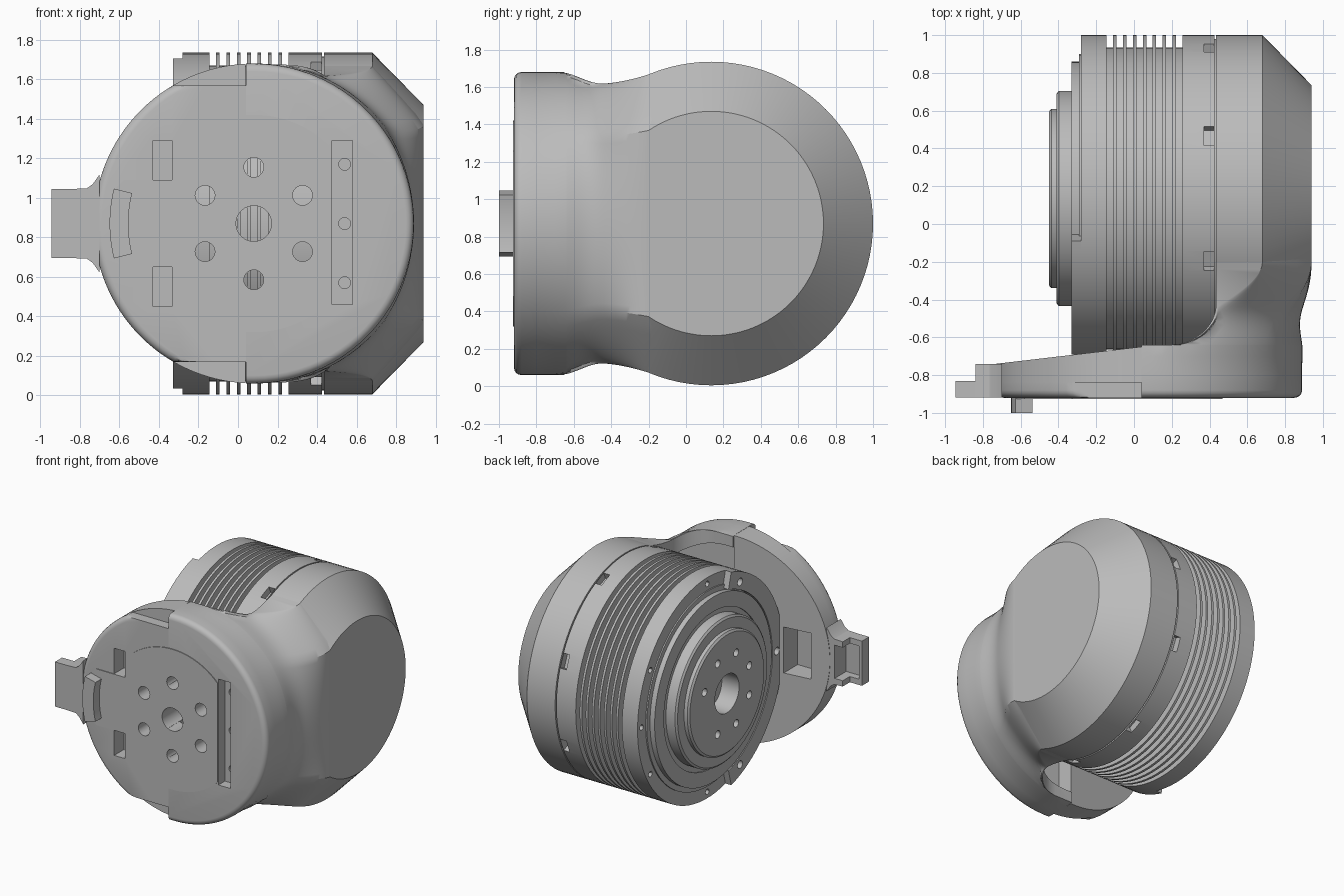
import bpy, bmesh, math
from math import sin, cos, pi, sqrt, radians

if "Cube" in bpy.data.objects:
    bpy.data.objects.remove(bpy.data.objects["Cube"], do_unlink=True)

GREY = bpy.data.materials.new("machined_grey")
GREY.use_nodes = True
GREY.diffuse_color = (0.5, 0.5, 0.5, 1)
GREY.node_tree.nodes["Principled BSDF"].inputs["Base Color"].default_value = (0.5, 0.5, 0.5, 1)

MY, MZ, MR = 0.135, 0.87, 0.865      # motor axis (along x) and radius
PX, PR = 0.08, 0.81                  # front disc centre and radius
FRONT = -0.92


def finish(obj, angle=30):
    obj.data.shade_smooth()
    obj.data.set_sharp_from_angle(angle=radians(angle))


def loft(name, rings, clip_y=None):
    """Skin a list of equal-length point rings and cap both ends."""
    bm = bmesh.new()
    rows = [[bm.verts.new(p) for p in ring] for ring in rings]
    n = len(rows[0])
    for a, b in zip(rows, rows[1:]):
        for i in range(n):
            j = (i + 1) % n
            bm.faces.new((a[i], a[j], b[j], b[i]))
    bm.faces.new(rows[0])
    bm.faces.new(rows[-1])
    bmesh.ops.recalc_face_normals(bm, faces=bm.faces[:])
    if clip_y is not None:
        bmesh.ops.bisect_plane(bm, geom=bm.verts[:] + bm.edges[:] + bm.faces[:],
                               plane_co=(0, clip_y, 0), plane_no=(0, 1, 0), clear_inner=True)
    mesh = bpy.data.meshes.new(name)
    bm.to_mesh(mesh)
    bm.free()
    mesh.materials.append(GREY)
    obj = bpy.data.objects.new(name, mesh)
    bpy.context.scene.collection.objects.link(obj)
    finish(obj)
    return obj


def lathe(name, profile, y=MY, z=MZ, n=96, clip_y=None):
    """Turn (x, radius) points about an axis parallel to x."""
    return loft(name, [[(x, y + r * cos(2 * pi * i / n), z + r * sin(2 * pi * i / n))
                        for i in range(n)] for x, r in profile], clip_y)


def plate(name, pts, a, b):
    """Extrude an (x, z) outline along y."""
    return loft(name, [[(x, y, z) for x, z in pts] for y in (a, b)])


def block(name, x, y, z):
    return plate(name, [(x[0], z[0]), (x[1], z[0]), (x[1], z[1]), (x[0], z[1])], *y)


def arc(cx, cz, r, a, b, n):
    return [(cx + r * cos(radians(a + (b - a) * i / n)),
             cz + r * sin(radians(a + (b - a) * i / n))) for i in range(n + 1)]


def cut(obj, cutters):
    for c in cutters:
        c.hide_render = True
        m = obj.modifiers.new("cut", "BOOLEAN")
        m.operation, m.solver, m.object = "DIFFERENCE", "EXACT", c
    bpy.context.view_layer.update()
    ev = obj.evaluated_get(bpy.context.evaluated_depsgraph_get())
    mesh = bpy.data.meshes.new_from_object(ev)
    obj.modifiers.clear()
    obj.data = mesh
    finish(obj)


def discard(cutters):
    for c in cutters:
        bpy.data.objects.remove(c, do_unlink=True)


# Motor body with stepped output face and cooling fins
prof = [(-0.30, 0.15), (-0.45, 0.15), (-0.45, 0.46), (-0.438, 0.475), (-0.41, 0.475),
        (-0.41, 0.555), (-0.398, 0.57), (-0.32, 0.57), (-0.32, 0.61), (-0.33, 0.61),
        (-0.33, 0.725), (-0.29, 0.725), (-0.29, 0.765), (-0.28, 0.765), (-0.28, MR)]
for k in range(8):
    x = -0.145 + k * 0.0525
    prof += [(x, MR), (x, 0.80), (x + 0.034, 0.80), (x + 0.034, MR)]
prof += [(0.425, MR), (0.425, 0.845), (0.5, 0.845)]
motor = lathe("motor_body", prof)

tools = []
for k in range(8):
    a = 2 * pi * (k + 0.5) / 8
    tools.append(lathe("bolt_cut", [(-0.5, 0.03), (-0.39, 0.03)],
                       MY + 0.3 * cos(a), MZ + 0.3 * sin(a), 16))
    # Vent slots round the rear of the body
    slot = block("slot_cut", (0.37, 0.423), (-0.055, 0.055), (0.81, 0.95))
    slot.rotation_euler.x = a
    slot.location = (0, MY, MZ)
    tools.append(slot)
for k in range(12):
    a = 2 * pi * k / 12
    tools.append(lathe("rim_cut", [(-0.4, 0.022), (-0.25, 0.022)],
                       MY + 0.815 * cos(a), MZ + 0.815 * sin(a), 12))
cut(motor, tools)
discard(tools)

# Half-ring flange on the side of the motor facing the bracket
band = arc(MY, MZ, MR, 105, 255, 40) + arc(MY, MZ, 0.735, 255, 105, 40)
flange = loft("half_flange", [[(x, max(y, -0.69), z) for y, z in band] for x in (-0.33, -0.27)])
tools = [lathe("flange_cut", [(-0.4, 0.03), (-0.29, 0.03)],
               MY + 0.79 * cos(radians(a)), MZ + 0.79 * sin(radians(a)), 16) for a in (115, 180, 245)]
cut(flange, tools)
discard(tools)

# Chamfered rear cap of the housing
lathe("end_cap", [(0.435, MR), (0.68, MR), (0.94, 0.6)], clip_y=-0.2)


# Housing arm: half disc at the front blending into the end cap
def smooth(a, b, t):
    t = min(max((t - a) / (b - a), 0), 1)
    return t * t * (3 - 2 * t)


def half_height(y):
    if y < -0.88:
        t = (-0.88 - y) / 0.04
        return PR - 0.04 * (1 - sqrt(max(0, 1 - t * t)))
    if y < -0.65:
        return PR
    if y < -0.45:
        return PR - 0.062 * smooth(-0.68, -0.45, y)
    if y < -0.2:
        return 0.748 + 0.049 * ((y + 0.45) / 0.25) ** 1.6
    return sqrt(MR ** 2 - (y - MY) ** 2) - 0.003


def arm_section(y):
    h, w = half_height(y), smooth(-0.75, -0.2, y)
    d = max(y, -0.2) - MY
    hc, knee = sqrt(MR ** 2 - d * d), sqrt(0.36 - d * d) / sqrt(MR ** 2 - d * d)
    t = min(max((y + 0.42) / -0.22, 0), 1)
    x0 = 0.04 if y < -0.64 else 0.435 - 0.25 * (1 - sqrt(1 - t * t))
    half = [knee * i / 12 for i in range(12)]
    half += [1 - (1 - knee) * (1 - i / 12) ** 2 for i in range(13)]
    ring = [(x0, y, MZ - h)]
    for s in [-v for v in reversed(half)] + half[1:]:
        c = sqrt(max(0, 1 - s * s))
        disc = PX + min(h, PR) * c
        cap = min(0.94, 0.68 + MR - sqrt(d * d + (hc * s) ** 2))
        x = disc + (cap - disc) * w - (0.003 if y > -0.2 else 0)
        ring.append((x0 + max(x - x0, 0.01 + 0.05 * c), y, MZ + h * s))
    return ring + [(x0, y, MZ + h)]


ys = [FRONT, -0.917, -0.908, -0.895, -0.88, -0.8, -0.7, -0.6401, -0.6399, -0.637, -0.63]
ys += [-0.615 + 0.0197 * i for i in range(29)]
arm = loft("housing_arm", [arm_section(y) for y in ys])


# Front cover: sloped back layer and a front layer trimmed flat top and bottom
def half_disc(r, limit):
    return [(min(x, 0.04), MZ + min(max(z, -limit), limit))
            for x, z in arc(PX, 0, r, 92.9, 267.1, 64)]


def back_y(x):
    return -0.74 + 0.09 * (x + 0.73) / 0.77


outer = half_disc(PR, 1)
cover_back = loft("cover_back", [[(x, -0.84, z) for x, z in outer],
                                 [(x, back_y(x), z) for x, z in outer]])
cover_front = loft("cover_front", [[(x, y, z) for x, z in half_disc(r, 0.70)] for y, r in
                                   [(FRONT, 0.77), (-0.917, 0.785), (-0.908, 0.798),
                                    (-0.895, 0.807), (-0.88, PR), (-0.835, PR)]])

# Latch tab at the side of the cover, open at the back
tab_half = [(-0.70, 0.25), (-0.735, 0.20), (-0.765, 0.178)]
tab = plate("latch_tab_root", tab_half + [(-0.84, 0.175), (-0.84, -0.175)] +
            [(x, -z) for x, z in reversed(tab_half)], FRONT + 0.002, -0.742)
tab.location.z = MZ
tip = block("latch_tab_tip", (-0.945, -0.835), (FRONT + 0.002, -0.83), (0.695, 1.045))
tools = [block("tab_cut", (-0.92, -0.77), (-0.885, -0.6), (0.74, 1.0))]
cut(tab, tools)
cut(tip, tools)
discard(tools)

# Raised mounting face with a side tongue
pad_pts = arc(PX, MZ, 0.55, 45, 138, 32) + [(-0.33, 1.09), (-0.58, 1.09), (-0.62, 1.05)]
pad_pts += [(-0.65, MZ)] + [(x, 2 * MZ - z) for x, z in reversed(pad_pts)]
pad = plate("mounting_face", pad_pts, FRONT - 0.006, FRONT + 0.003)

# Bolt circle, centre bore, pockets and rear hollows
holes = [plate("bore_cut", arc(PX, MZ, 0.09, 0, 350, 35), -1.1, -0.5)]
for k in range(6):
    a = radians(30 + 60 * k)
    holes.append(plate("bolt_cut", arc(PX + 0.285 * cos(a), MZ + 0.285 * sin(a), 0.05, 0, 345, 23),
                       -1.1, -0.5))
pockets = [block("pocket_cut", (-0.43, -0.335), (-1, -0.80), z) for z in ((1.09, 1.29), (0.45, 0.65))]
pockets.append(block("window_cut", (-0.58, -0.36), (-0.87, -0.5), (0.69, 1.05)))
slot = [block("side_slot_cut", (0.475, 0.58), (-1, -0.84), (0.46, 1.29))]
slot += [plate("slot_hole_cut", arc(0.54, z, 0.03, 0, 337.5, 15), -0.9, -0.7) for z in (0.57, MZ, 1.17)]
hollow = [plate("hollow_cut", [(max(x, 0.0), z) for x, z in arc(PX, MZ, 0.72, -96, 96, 48)],
                -0.78, -0.45)]
cut(pad, holes)
cut(cover_front, holes + pockets)
cut(cover_back, holes + pockets)
cut(arm, holes + slot + hollow)
discard(holes + pockets + slot + hollow)

# Curved locking lug on the tongue
plate("locking_lug", arc(PX, MZ, 0.73, 166, 194, 12) + arc(PX, MZ, 0.635, 194, 166, 12), -1.0, -0.91)
